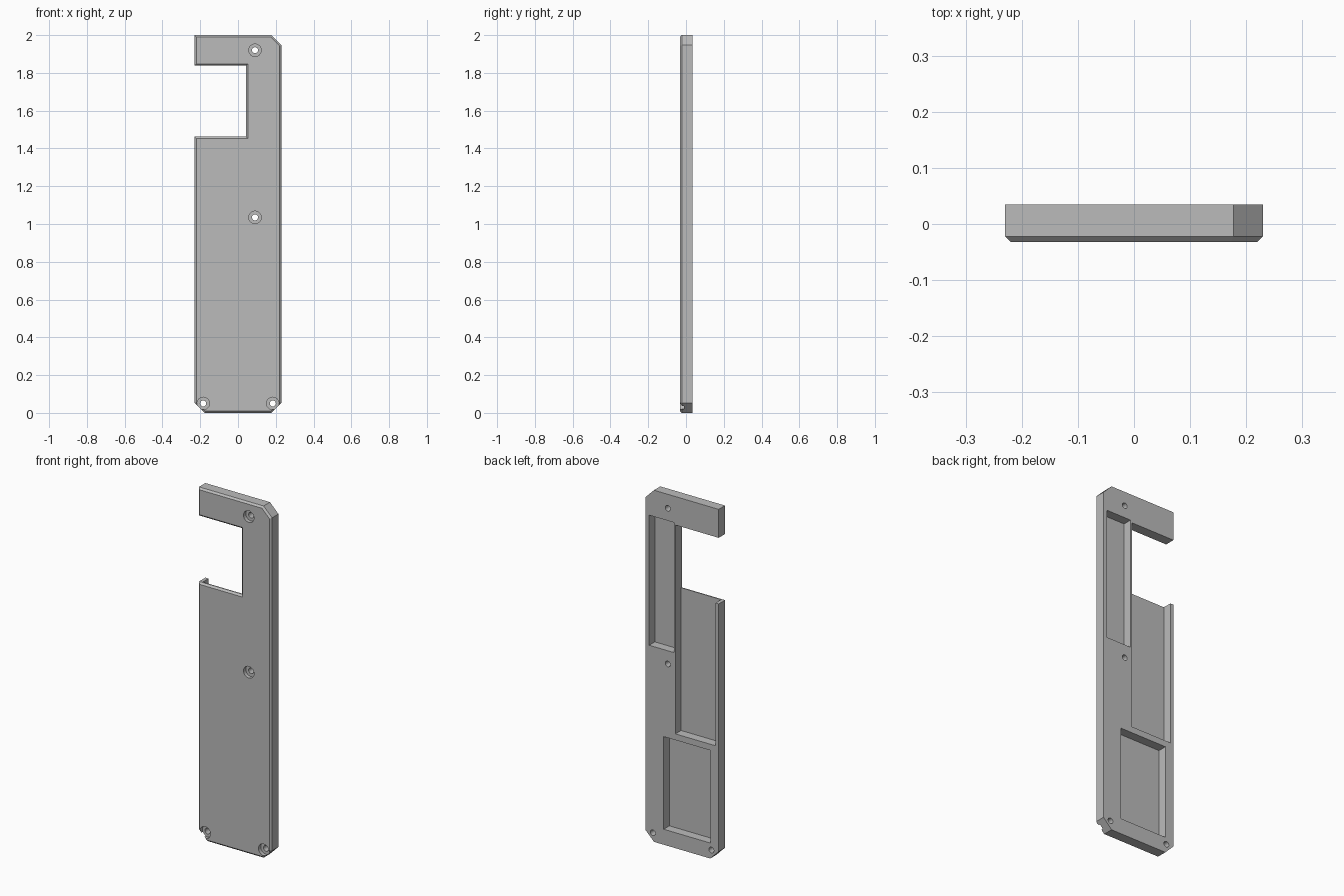
import bpy, bmesh, math
from mathutils import Matrix, Vector

if "Cube" in bpy.data.objects:
    bpy.data.objects.remove(bpy.data.objects["Cube"], do_unlink=True)

BACK, FRONT, BEVEL = 0.035, -0.032, 0.01
FLOOR = -0.016      # depth reached by the rear pockets
SEAT = -0.011       # depth reached by the screw head recesses

grey = bpy.data.materials.new("plain grey")
grey.use_nodes = True
grey.diffuse_color = (0.5, 0.5, 0.5, 1)
grey.node_tree.nodes["Principled BSDF"].inputs["Base Color"].default_value = (0.5, 0.5, 0.5, 1)


def make_object(name, bm):
    bmesh.ops.recalc_face_normals(bm, faces=bm.faces)
    mesh = bpy.data.meshes.new(name)
    bm.to_mesh(mesh)
    bm.free()
    mesh.materials.append(grey)
    obj = bpy.data.objects.new(name, mesh)
    bpy.context.collection.objects.link(obj)
    return obj


def cut(target, bm):
    """Subtract a closed shape from the target and discard the cutter."""
    cutter = make_object("cutter", bm)
    cutter.hide_render = True
    mod = target.modifiers.new("cut", "BOOLEAN")
    mod.operation = "DIFFERENCE"
    mod.solver = "EXACT"
    mod.object = cutter
    bpy.context.view_layer.objects.active = target
    bpy.ops.object.modifier_apply(modifier=mod.name)
    bpy.data.objects.remove(cutter, do_unlink=True)


def box(x0, x1, y0, y1, z0, z1):
    bm = bmesh.new()
    size = Matrix.Diagonal((x1 - x0, y1 - y0, z1 - z0, 1))
    centre = Matrix.Translation(((x0 + x1) / 2, (y0 + y1) / 2, (z0 + z1) / 2))
    bmesh.ops.create_cube(bm, size=1, matrix=centre @ size)
    return bm


def cylinder(x, z, radius, y0, y1):
    bm = bmesh.new()
    place = Matrix.Translation((x, (y0 + y1) / 2, z)) @ Matrix.Rotation(math.pi / 2, 4, "X")
    bmesh.ops.create_cone(bm, cap_ends=True, segments=32, radius1=radius,
                          radius2=radius, depth=y1 - y0, matrix=place)
    return bm


# Cover plate: clipped corners, side notch, chamfered front rim
outline = [(-0.177, 0), (0.177, 0), (0.23, 0.053), (0.23, 1.947), (0.177, 2), (-0.23, 2),
           (-0.23, 1.838), (0.042, 1.838), (0.042, 1.462), (-0.23, 1.462), (-0.23, 0.053)]
bm = bmesh.new()
rim = bm.faces.new([bm.verts.new((x, FRONT + BEVEL, z)) for x, z in outline])
rim.normal_update()
body = bmesh.ops.extrude_face_region(bm, geom=[rim], use_keep_orig=True)
moved = [v for v in body["geom"] if isinstance(v, bmesh.types.BMVert)]
bmesh.ops.translate(bm, verts=moved, vec=(0, BACK - FRONT - BEVEL, 0))
bmesh.ops.recalc_face_normals(bm, faces=bm.faces)
face = min(bm.faces, key=lambda f: f.calc_center_median().y)
bmesh.ops.inset_region(bm, faces=[face], thickness=BEVEL, use_even_offset=True)
bmesh.ops.translate(bm, verts=face.verts[:], vec=Vector((0, -BEVEL, 0)))
plate = make_object("cover_plate", bm)

# Rear pockets: narrow upper, middle one open to the notch, lower
for x0, x1, z0, z1 in [(0.052, 0.207, 1.11, 1.85),
                       (-0.21, 0.042, 0.65, 1.5),
                       (-0.178, 0.116, 0.088, 0.615)]:
    cut(plate, box(x0, x1, FLOOR, BACK + 0.05, z0, z1))

# Screw holes with round head recesses on the front
for x, z in [(0.09, 1.92), (0.09, 1.035), (-0.184, 0.05), (0.184, 0.05)]:
    cut(plate, cylinder(x, z, 0.033, FRONT - 0.05, SEAT))
    cut(plate, cylinder(x, z, 0.016, FRONT - 0.05, BACK + 0.05))

# Smooth the hole walls, keep all other edges sharp
bpy.ops.object.select_all(action="DESELECT")
plate.select_set(True)
bpy.context.view_layer.objects.active = plate
bpy.ops.object.shade_smooth_by_angle(angle=math.radians(30))
